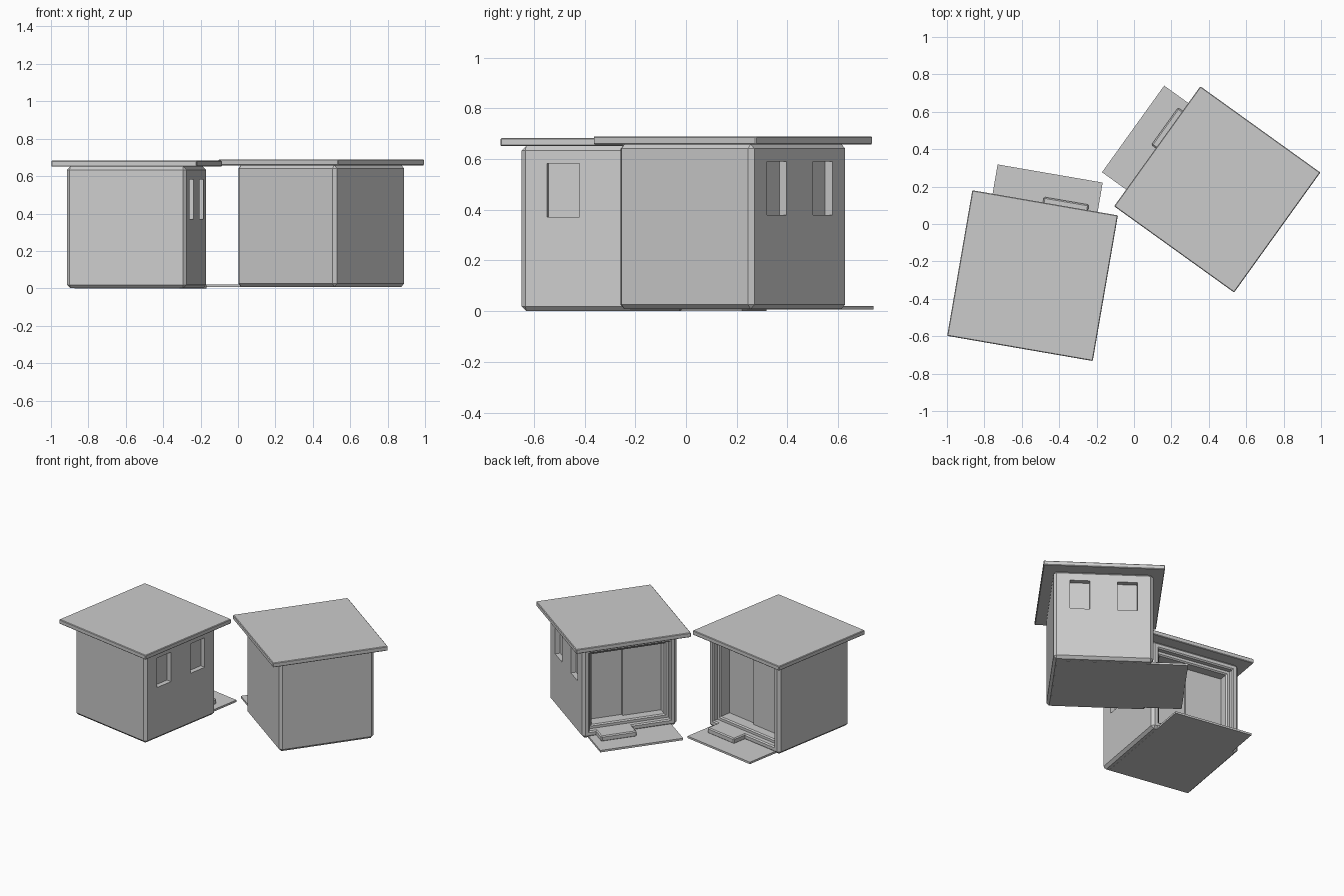
import bpy, bmesh
from math import radians
from mathutils import Matrix, Vector

if "Cube" in bpy.data.objects:
    bpy.data.objects.remove(bpy.data.objects["Cube"])


def add_box(bm, lo, hi):
    lo, hi = Vector(lo), Vector(hi)
    m = Matrix.Translation((lo + hi) / 2) @ Matrix.Diagonal((*(hi - lo), 1))
    return bmesh.ops.create_cube(bm, size=1, matrix=m)


def finish(bm, name, place):
    bmesh.ops.recalc_face_normals(bm, faces=bm.faces[:])
    me = bpy.data.meshes.new(name)
    bm.to_mesh(me)
    bm.free()
    ob = bpy.data.objects.new(name, me)
    bpy.context.collection.objects.link(ob)
    ob.matrix_world = place
    return ob


def box(name, lo, hi, place, bevel=0.0):
    bm = bmesh.new()
    add_box(bm, lo, hi)
    if bevel:
        bmesh.ops.bevel(bm, geom=bm.edges[:], offset=bevel, segments=1, affect='EDGES')
    return finish(bm, name, place)


def recess(bm, face, rim, depth):
    # step the face inward, with a small chamfer at the lip
    bmesh.ops.inset_region(bm, faces=[face], thickness=rim, use_even_offset=True)
    bmesh.ops.inset_region(bm, faces=[face], thickness=0.008, depth=-0.008,
                           use_even_offset=True)
    r = bmesh.ops.extrude_face_region(bm, geom=[face])
    new = [g for g in r['geom'] if isinstance(g, bmesh.types.BMFace)][0]
    bmesh.ops.translate(bm, verts=new.verts[:], vec=(0, -depth, 0))
    if face.is_valid:
        bmesh.ops.delete(bm, geom=[face], context='FACES_ONLY')
    return new


def hut(side, centre, angle):
    place = Matrix.Translation(centre) @ Matrix.Rotation(radians(angle), 4, 'Z')

    # walls: chamfered block with a stepped doorway recess on one side
    bm = bmesh.new()
    add_box(bm, (-.325, -.325, .001), (.325, .325, .652))
    bmesh.ops.bevel(bm, geom=bm.edges[:], offset=0.018, segments=1, affect='EDGES')
    bmesh.ops.recalc_face_normals(bm, faces=bm.faces[:])
    face = max(bm.faces, key=lambda f: f.calc_center_median().y)
    face = recess(bm, face, 0.022, 0.03)
    face = recess(bm, face, 0.018, 0.085)
    walls = finish(bm, side + "_walls", place)

    # two recessed windows on one side wall
    bm = bmesh.new()
    for y in (-.155, .155):
        add_box(bm, (.29, y - .065, .372), (.4, y + .065, .583))
    cutter = finish(bm, side + "_window_cutter", place)
    cutter.hide_render = True
    cutter.hide_set(True)
    mod = walls.modifiers.new("windows", 'BOOLEAN')
    mod.operation = 'DIFFERENCE'
    mod.solver = 'EXACT'
    mod.object = cutter

    # sliding door panels
    box(side + "_rear_door", (-.02, .18, .07), (.255, .2, .582), place)
    box(side + "_front_door", (-.255, .18, .07), (.014, .217, .582), place)

    # roof, porch and door step
    box(side + "_roof", (-.395, -.395, .651), (.395, .395, .683), place, 0.004)
    box(side + "_porch", (-.285, -.3, 0), (.285, .554, .014), place)
    box(side + "_door_step", (-.012, .31, .01), (.233, .425, .05), place, 0.007)


hut("left", (-.5425, -.276, 0), -9.8)
hut("right", (.445, .185, .007), 54.3)
